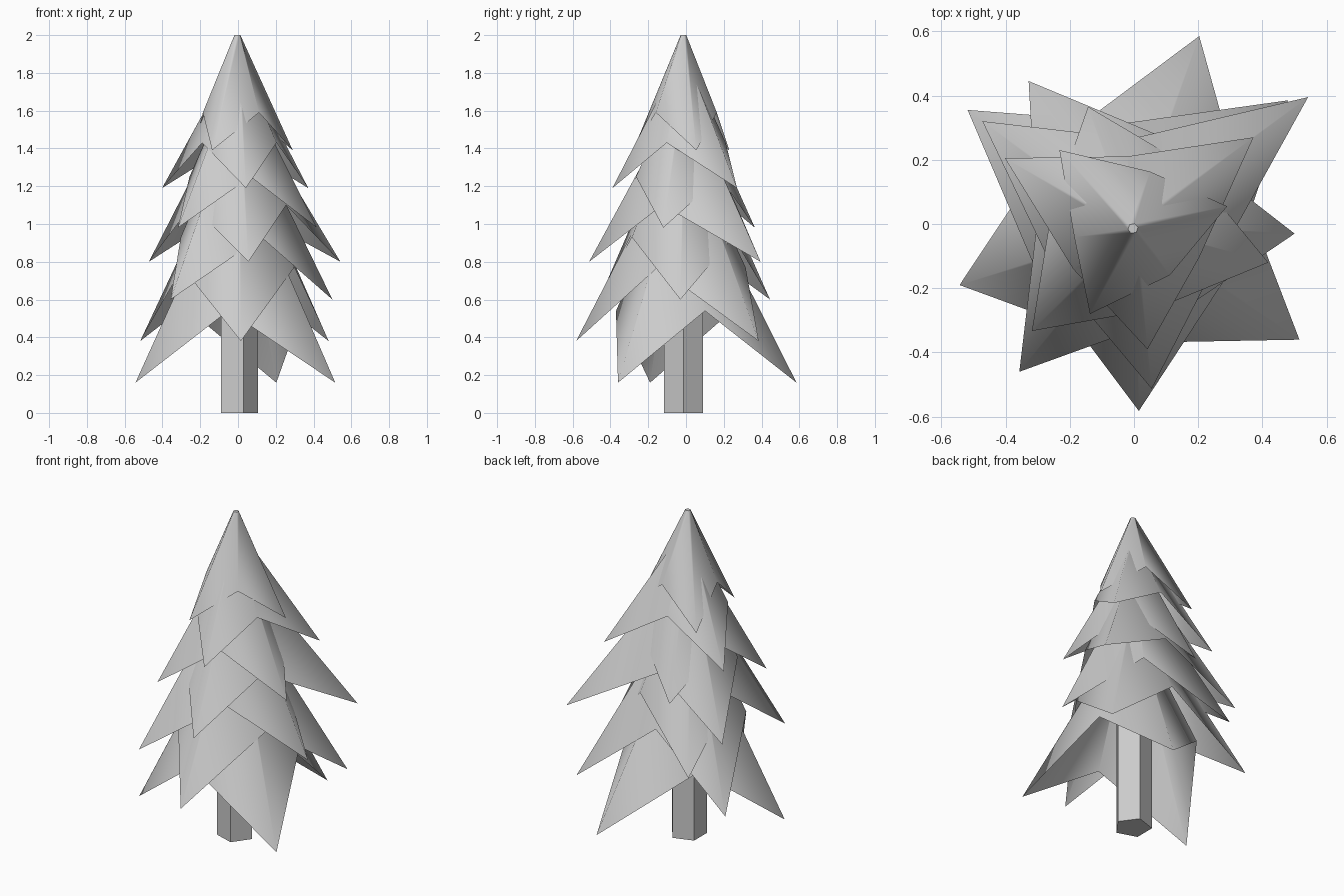
import bpy, bmesh
from math import cos, sin, atan2, pi, tau

if "Cube" in bpy.data.objects:
    bpy.data.objects.remove(bpy.data.objects["Cube"])

CX, CY = -0.003, -0.014   # tree axis


def finish(bm, name, smooth_sides):
    bmesh.ops.recalc_face_normals(bm, faces=bm.faces)
    for f in bm.faces:
        f.smooth = smooth_sides and len(f.verts) == 4
    me = bpy.data.meshes.new(name)
    bm.to_mesh(me)
    bm.free()
    ob = bpy.data.objects.new(name, me)
    bpy.context.collection.objects.link(ob)
    return ob


def branch_tier(name, tip_z, top_z, notch_r, notch_z, tips):
    """Open three-pointed skirt: tips and raised notches rise to a tiny cap."""
    bm = bmesh.new()
    tips = sorted(tips, key=lambda p: atan2(p[1] - CY, p[0] - CX))
    angs = [atan2(y - CY, x - CX) for x, y in tips]
    rim, top = [], []
    for i, (x, y) in enumerate(tips):
        a = angs[i]
        b = angs[i + 1] if i < 2 else angs[0] + tau
        m = (a + b) / 2
        rim.append(bm.verts.new((x, y, tip_z)))
        rim.append(bm.verts.new((CX + notch_r * cos(m), CY + notch_r * sin(m), notch_z)))
        for t in (a, m):
            top.append(bm.verts.new((CX + 0.016 * cos(t), CY + 0.016 * sin(t), top_z)))
    for i in range(6):
        j = (i + 1) % 6
        bm.faces.new((rim[i], rim[j], top[j], top[i]))
    bm.faces.new(top)
    ob = finish(bm, name, True)
    # make sure the open shell faces outwards
    if ob.data.polygons[-1].normal.z < 0:
        ob.data.flip_normals()


# Branch tiers, bottom to top: tip z, top z, notch radius, notch z, tip positions
tiers = [
    (0.16, 1.32, 0.36, 0.54, [(0.203, 0.585), (0.515, -0.36), (-0.543, -0.19)]),
    (0.38, 1.45, 0.33, 0.77, [(0.015, -0.582), (0.48, 0.385), (-0.518, 0.355)]),
    (0.60, 1.60, 0.30, 0.93, [(0.50, -0.03), (-0.357, -0.46), (-0.328, 0.445)]),
    (0.80, 1.69, 0.28, 1.10, [(0.542, 0.395), (0.055, -0.513), (-0.472, 0.32)]),
    (0.98, 1.79, 0.26, 1.25, [(0.418, -0.12), (-0.318, -0.333), (-0.143, 0.365)]),
    (1.19, 1.89, 0.225, 1.43, [(-0.402, 0.205), (0.372, 0.27), (0.042, -0.39)]),
    (1.39, 2.00, 0.185, 1.59, [(0.29, 0.055), (-0.232, 0.23), (-0.137, -0.28)]),
]
for n, t in enumerate(tiers, 1):
    branch_tier(f"branch_tier_{n}", *t)

# Five-sided trunk
bm = bmesh.new()
ring = [[bm.verts.new((CX + 0.108 * cos(k * tau / 5), CY + 0.108 * sin(k * tau / 5), z))
         for k in range(5)] for z in (0.0, 0.8)]
for k in range(5):
    j = (k + 1) % 5
    bm.faces.new((ring[0][k], ring[0][j], ring[1][j], ring[1][k]))
bm.faces.new(ring[0][::-1])
bm.faces.new(ring[1])
finish(bm, "trunk", False)
